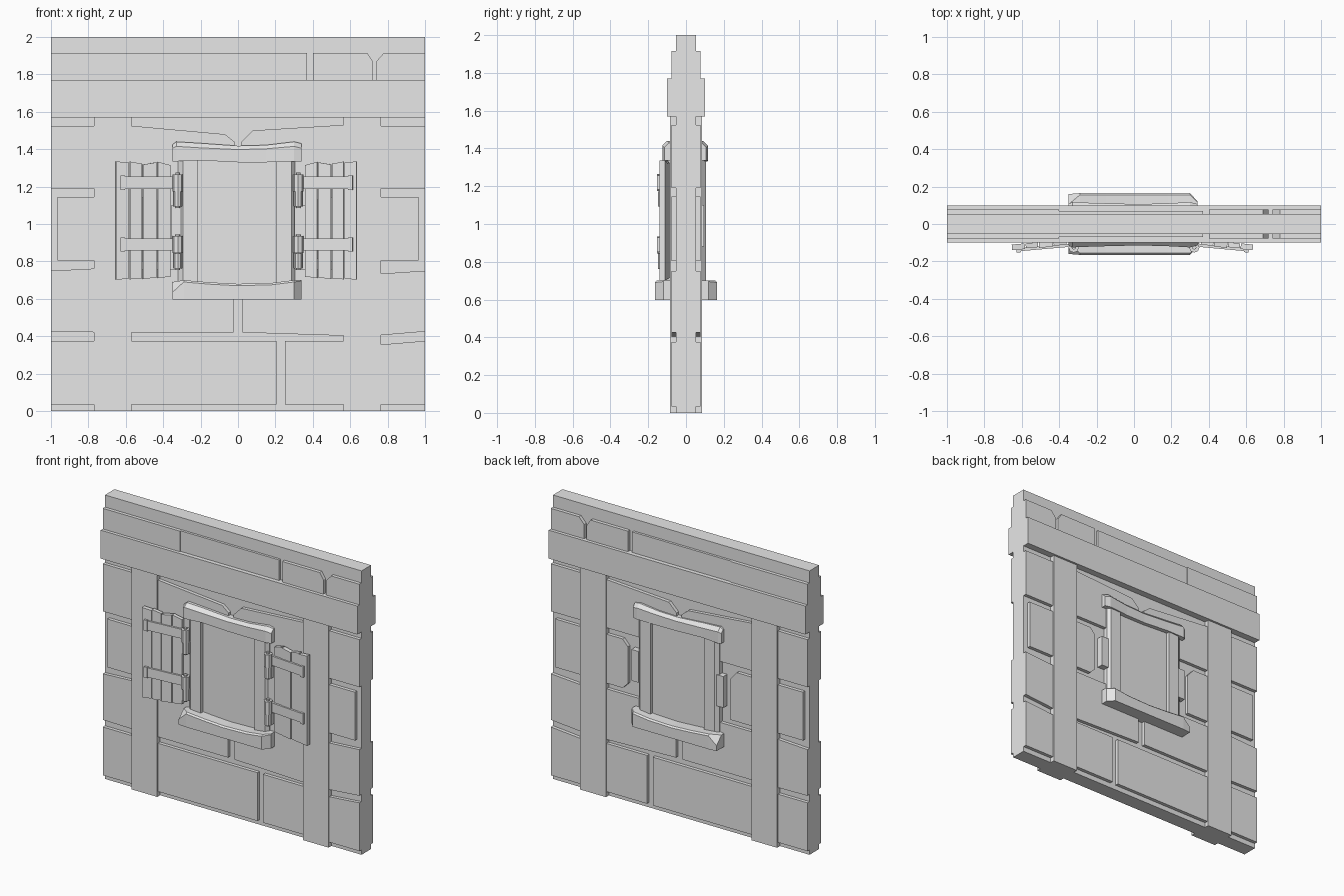
import bpy, bmesh
from math import radians
from mathutils import Matrix, Vector

if "Cube" in bpy.data.objects:
    bpy.data.objects.remove(bpy.data.objects["Cube"])

grey = bpy.data.materials.new("plain_grey")
grey.use_nodes = True
grey.diffuse_color = (0.8, 0.8, 0.8, 1)
grey.node_tree.nodes["Principled BSDF"].inputs["Base Color"].default_value = (0.8, 0.8, 0.8, 1)


def finish(name, bm, matrix=None):
    if matrix:
        bm.transform(matrix)
    bmesh.ops.recalc_face_normals(bm, faces=bm.faces)
    mesh = bpy.data.meshes.new(name)
    bm.to_mesh(mesh)
    bm.free()
    mesh.materials.append(grey)
    obj = bpy.data.objects.new(name, mesh)
    bpy.context.collection.objects.link(obj)
    return obj


def loft(name, rings, matrix=None):
    """Join equal closed rings of points and cap both ends."""
    bm = bmesh.new()
    loops = [[bm.verts.new(p) for p in ring] for ring in rings]
    n = len(loops[0])
    for a, b in zip(loops, loops[1:]):
        for i in range(n):
            j = (i + 1) % n
            bm.faces.new((a[i], a[j], b[j], b[i]))
    bm.faces.new(loops[0])
    bm.faces.new(loops[-1])
    return finish(name, bm, matrix)


def slab(name, outline, y0, y1, matrix=None):
    """Extrude an x-z outline through the wall."""
    return loft(name, [[(x, y, z) for x, z in outline] for y in (y0, y1)], matrix)


def rect(x0, x1, z0, z1):
    return [(x0, z0), (x1, z0), (x1, z1), (x0, z1)]


# Wall core, top beam and uprights
slab("wall_core", rect(-1, 1, 0, 2), -0.053, 0.053)
slab("top_beam", rect(-1, 1, 1.57, 1.77), -0.1, 0.1)
for side, x in (("right", -0.67), ("left", 0.665)):
    slab(side + "_upright", rect(x - 0.1, x + 0.1, 0, 1.57), -0.085, 0.085)

# Stone blocks show on both faces of the wall
blocks = [
    # lowest course
    rect(-1, -0.7, 0.035, 0.375),
    rect(-0.65, 0.205, 0.035, 0.375),
    rect(0.25, 0.65, 0.035, 0.375),
    [(0.7, 0.035), (1, 0.035), (1, 0.375), (0.7, 0.35)],
    # second course
    [(-1, 0.425), (-0.7, 0.42), (-0.7, 0.765), (-1, 0.75)],
    rect(-0.65, -0.025, 0.42, 0.76),
    [(0.025, 0.42), (0.65, 0.4), (0.65, 0.76), (0.025, 0.76)],
    [(0.7, 0.4), (1, 0.425), (1, 0.75), (0.7, 0.73)],
    # third course, beside the window
    rect(-0.965, -0.7, 0.805, 1.145),
    [(-0.65, 0.8), (-0.4, 0.8), (-0.4, 1.09), (-0.45, 1.145), (-0.65, 1.145)],
    [(0.65, 0.8), (0.44, 0.8), (0.4, 0.84), (0.4, 1.1), (0.44, 1.145), (0.65, 1.145)],
    rect(0.7, 0.965, 0.805, 1.145),
    # fourth course, meeting above the window
    rect(-1, -0.7, 1.19, 1.525),
    [(-0.65, 1.19), (-0.02, 1.19), (-0.02, 1.44), (-0.07, 1.48), (-0.57, 1.525), (-0.65, 1.53)],
    [(0.02, 1.19), (0.65, 1.19), (0.65, 1.53), (0.57, 1.53), (0.08, 1.5), (0.02, 1.44)],
    rect(0.7, 1, 1.19, 1.525),
    # course above the beam
    rect(-1, -0.4, 1.7, 1.915),
    rect(0.4, 0.72, 1.7, 1.915)[:2] + [(0.72, 1.87), (0.69, 1.915), (0.4, 1.915)],
    [(0.74, 1.7), (1, 1.7), (1, 1.915), (0.78, 1.915), (0.74, 1.87)],
]
for i, outline in enumerate(blocks):
    slab(f"stone_block_{i + 1}", outline, -0.077, 0.077)
slab("long_top_block", rect(-0.4, 0.37, 1.7, 1.915), -0.07, 0.07)

# Window: pane, jambs, lintel and sill
slab("window_pane", rect(-0.24, 0.22, 0.65, 1.38), -0.08, 0.08)
for side, inner, face, outer in (("right", -0.215, -0.295, -0.32), ("left", 0.205, 0.285, 0.305)):
    ring = [(inner, -0.108), (face, -0.108), (outer, -0.085),
            (outer, 0.085), (face, 0.105), (inner, 0.105)]
    loft(side + "_jamb", [[(x, y, z) for x, y in ring] for z in (0.65, 1.36)])


def bar(name, stations, front, back):
    """Horizontal bar with chamfered top edges: x, bottom, top, set-back, chamfer."""
    rings = []
    for x, low, high, inset, c in stations:
        f, b = -front + inset, back - inset
        rings.append([(x, f, low), (x, b, low), (x, b, high - c),
                      (x, b - c, high), (x, f + c, high), (x, f, high - c)])
    loft(name, rings)


bar("lintel", [(-0.35, 1.335, 1.425, 0.01, 0.02), (-0.33, 1.335, 1.44, 0, 0.025),
               (-0.2, 1.34, 1.432, 0.005, 0.025), (0, 1.33, 1.418, 0.01, 0.02),
               (0.15, 1.33, 1.422, 0.008, 0.02), (0.3, 1.335, 1.44, 0, 0.025),
               (0.34, 1.335, 1.43, 0.01, 0.025)], 0.125, 0.117)
bar("sill", [(-0.35, 0.597, 0.69, 0.005, 0.055), (-0.29, 0.597, 0.7, 0, 0.01),
             (-0.15, 0.597, 0.688, 0, 0.01), (0, 0.597, 0.68, 0, 0.01),
             (0.18, 0.597, 0.685, 0, 0.01), (0.3, 0.597, 0.7, 0, 0.01),
             (0.34, 0.597, 0.7, 0.045, 0.005)], 0.165, 0.165)


# Open shutters, built outward from the hinge and mirrored for the other side
def shutter(side, sign, hinge_x, stretch):
    swing = Matrix.Translation(Vector((hinge_x, -0.093, 0))) @ Matrix.Diagonal(
        (sign * stretch, 1, 1, 1)) @ Matrix.Rotation(radians(-5), 4, 'Z')
    planks = [(0.04, 0.108, 0.712, 1.315, 1.332), (0.113, 0.187, 0.707, 1.33, 1.318),
              (0.192, 0.258, 0.704, 1.322, 1.334), (0.263, 0.332, 0.702, 1.328, 1.335)]
    for i, (x0, x1, low, t0, t1) in enumerate(planks):
        outline = [(x0, low + 0.006), (x1, low), (x1, t1), (x0, t0)]
        slab(f"{side}_shutter_plank_{i + 1}", outline, -0.014 - 0.004 * (i % 2), 0.012, swing)
    for level, z in (("lower", 0.89), ("upper", 1.22)):
        slab(f"{side}_{level}_strap", rect(0, 0.305, z - 0.033, z + 0.033),
             -0.027, -0.01, swing)
        slab(f"{side}_{level}_strap_end", rect(0.285, 0.31, z - 0.038, z + 0.038),
             -0.033, 0.005, swing)
        # hinge knuckles around a pin, with a plate on the jamb
        for part, mid, height, radius in (("knuckle", z, 0.09, 0.028),
                                          ("socket", z - 0.087, 0.08, 0.022),
                                          ("pin", z - 0.04, 0.19, 0.012)):
            bm = bmesh.new()
            bmesh.ops.create_cone(bm, cap_ends=True, segments=8, radius1=radius,
                                  radius2=radius, depth=height)
            finish(f"{side}_{level}_hinge_{part}", bm,
                   Matrix.Translation(Vector((hinge_x, -0.125, mid))))
        slab(f"{side}_{level}_hinge_plate",
             rect(hinge_x - 0.026, hinge_x + 0.026, z - 0.125, z - 0.045), -0.125, -0.07)
    # packing block showing on both faces beside the jamb
    x = hinge_x + sign * 0.008
    slab(side + "_packing_block", rect(x - 0.028, x + 0.028, 0.88, 1.1), -0.098, 0.096)


shutter("right", -1, -0.322, 1)
shutter("left", 1, 0.322, 0.95)
